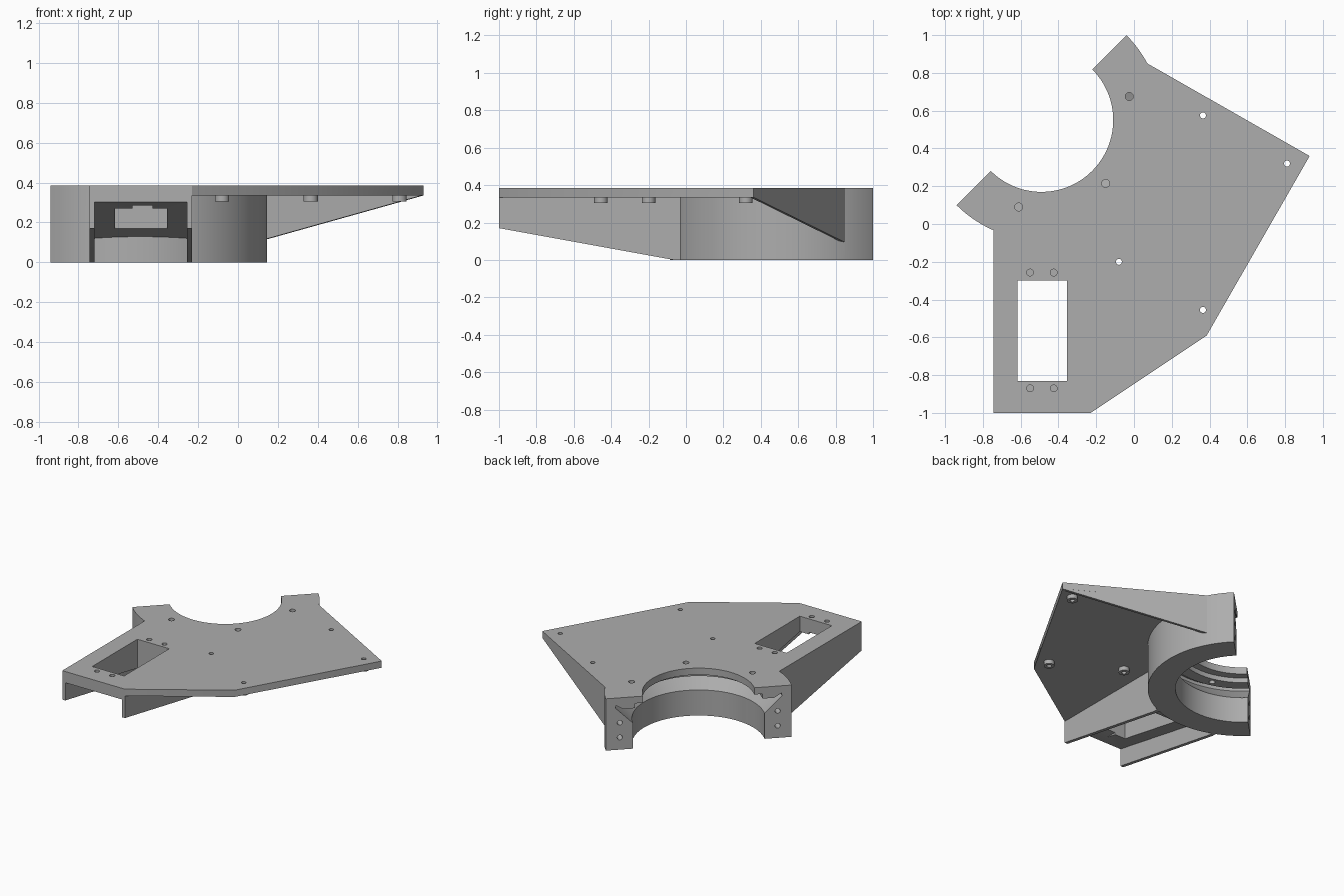
import bpy, bmesh, math
from mathutils import Vector

cube = bpy.data.objects.get("Cube")
if cube:
    bpy.data.objects.remove(cube, do_unlink=True)

TOP, UNDER, EMBED = 0.385, 0.335, 0.36   # plate top, plate underside, overlap height
CX, CY = -0.49, 0.55                     # clamp ring centre
R_IN, R_OUT, STEPS = 0.38, 0.636, 64


def loft(name, sections):
    """Closed solid through matching cross-sections."""
    bm = bmesh.new()
    rows = [[bm.verts.new(p) for p in s] for s in sections]
    n = len(rows[0])
    for a, b in zip(rows, rows[1:]):
        for i in range(n):
            j = (i + 1) % n
            bm.faces.new((a[i], a[j], b[j], b[i]))
    bm.faces.new(rows[0][::-1])
    bm.faces.new(rows[-1])
    bmesh.ops.recalc_face_normals(bm, faces=bm.faces)
    mesh = bpy.data.meshes.new(name)
    bm.to_mesh(mesh)
    bm.free()
    obj = bpy.data.objects.new(name, mesh)
    bpy.context.collection.objects.link(obj)
    return obj


def prism(name, points, shift):
    pts = [Vector(p) for p in points]
    return loft(name, [pts, [p + Vector(shift) for p in pts]])


def box(name, x0, x1, y0, y1, z0, z1):
    return prism(name, [(x0, y0, z0), (x1, y0, z0), (x1, y1, z0), (x0, y1, z0)], (0, 0, z1 - z0))


def cylinder(name, start, axis, radius, length):
    axis = Vector(axis).normalized()
    turn = axis.to_track_quat('Z', 'Y')
    circle = [Vector(start) + turn @ Vector((radius * math.cos(a), radius * math.sin(a), 0))
              for a in (math.tau * i / 24 for i in range(24))]
    return prism(name, circle, axis * length)


def on_ring(i, r, z):
    a = math.radians(-135) + math.pi * i / STEPS
    return (CX + r * math.cos(a), CY + r * math.sin(a), z)


def combine(base, part, operation):
    mod = base.modifiers.new(part.name, 'BOOLEAN')
    mod.operation, mod.solver, mod.object = operation, 'EXACT', part
    bpy.context.view_layer.objects.active = base
    bpy.ops.object.modifier_apply(modifier=mod.name)
    bpy.data.objects.remove(part, do_unlink=True)


# Mounting plate with the round bite at the back
tip, shoulder = (0.93, 0.36), (0.07, 0.85)
outline = [(-0.745, -0.033, UNDER), (-0.745, -1, UNDER), (-0.23, -1, UNDER),
           (0.385, -0.59, UNDER), (*tip, UNDER)]
outline += [on_ring(i, R_OUT, UNDER) for i in range(58, STEPS + 1)]
outline += [on_ring(i, R_IN, UNDER) for i in range(STEPS, -1, -1)]
outline += [on_ring(i, R_OUT, UNDER) for i in range(0, 8)]
body = prism("mounting_bracket", outline, (0, 0, TOP - UNDER))

parts = []

# Half ring with an undercut groove on its inside
profile = [(0.45, 0), (R_OUT, 0), (R_OUT, EMBED), (0.436, EMBED), (0.436, 0.30),
           (0.517, 0.30), (0.565, 0.33), (0.57, 0.31), (0.45, 0.19)]
parts.append(loft("half_ring", [[on_ring(i, r, z) for r, z in profile] for i in range(STEPS + 1)]))

# Motor bay: sloping slab between two tapered side walls
slab = [(-1, EMBED), (-1, 0.302), (-0.03, 0.118), (-0.03, EMBED)]
parts.append(prism("bay_slab", [(-0.725, y, z) for y, z in slab], (0.47, 0, 0)))
wall = [(-1, EMBED), (-1, 0.17), (-0.065, 0), (-0.02, 0), (-0.02, EMBED)]
for name, x in (("right_wall", -0.745), ("left_wall", -0.255)):
    parts.append(prism(name, [(x, y, z) for y, z in wall], (0.025, 0, 0)))

# Tapered rib under the slanted back edge
along = Vector((shoulder[0] - tip[0], shoulder[1] - tip[1], 0))
inward = Vector((-along.y, along.x, 0)).normalized() * 0.02
start = Vector((*tip, 0))
rib = [(0, EMBED), (0, UNDER), (1.03, 0.087), (1.03, EMBED)]
parts.append(prism("back_rib", [start + along * t + Vector((0, 0, z)) for t, z in rib], inward))

# Bosses under the plate
screws = [(0.365, 0.575), (0.81, 0.32), (-0.08, -0.2), (0.365, -0.455)]
for x, y in screws:
    parts.append(cylinder("boss", (x, y, 0.305), (0, 0, 1), 0.036, 0.045))

for part in parts:
    combine(body, part, 'UNION')

# Openings and screw holes
cuts = [box("motor_opening", -0.618, -0.355, -0.83, -0.3, -0.1, 0.5),
        box("cable_notch", -0.53, -0.43, -0.93, -0.82, 0.2, 0.285)]
for x, y in screws:
    cuts.append(cylinder("boss_hole", (x, y, 0.28), (0, 0, 1), 0.016, 0.15))
for x, y in ((-0.61, 0.09), (-0.15, 0.215), (-0.025, 0.675)):
    cuts.append(cylinder("ring_hole", (x, y, 0.285), (0, 0, 1), 0.021, 0.15))
for x in (-0.55, -0.425):
    for y in (-0.257, -0.87):
        cuts.append(cylinder("motor_hole", (x, y, 0.305), (0, 0, 1), 0.018, 0.15))
for side in (0, STEPS):
    for z in (0.09, 0.2):
        mouth = Vector(on_ring(side, 0.54, z)) + Vector((-0.02, 0.02, 0))
        cuts.append(cylinder("clamp_hole", mouth, (1, -1, 0), 0.018, 0.13))
for cut in cuts:
    combine(body, cut, 'DIFFERENCE')

# Single grey material
grey = bpy.data.materials.new("plain_grey")
grey.use_nodes = True
colour = (0.42, 0.42, 0.42, 1)
grey.diffuse_color = colour
grey.node_tree.nodes["Principled BSDF"].inputs["Base Color"].default_value = colour
body.data.materials.clear()
body.data.materials.append(grey)

bpy.ops.object.select_all(action='DESELECT')
body.select_set(True)
bpy.context.view_layer.objects.active = body
bpy.ops.object.shade_smooth_by_angle(angle=math.radians(30))
